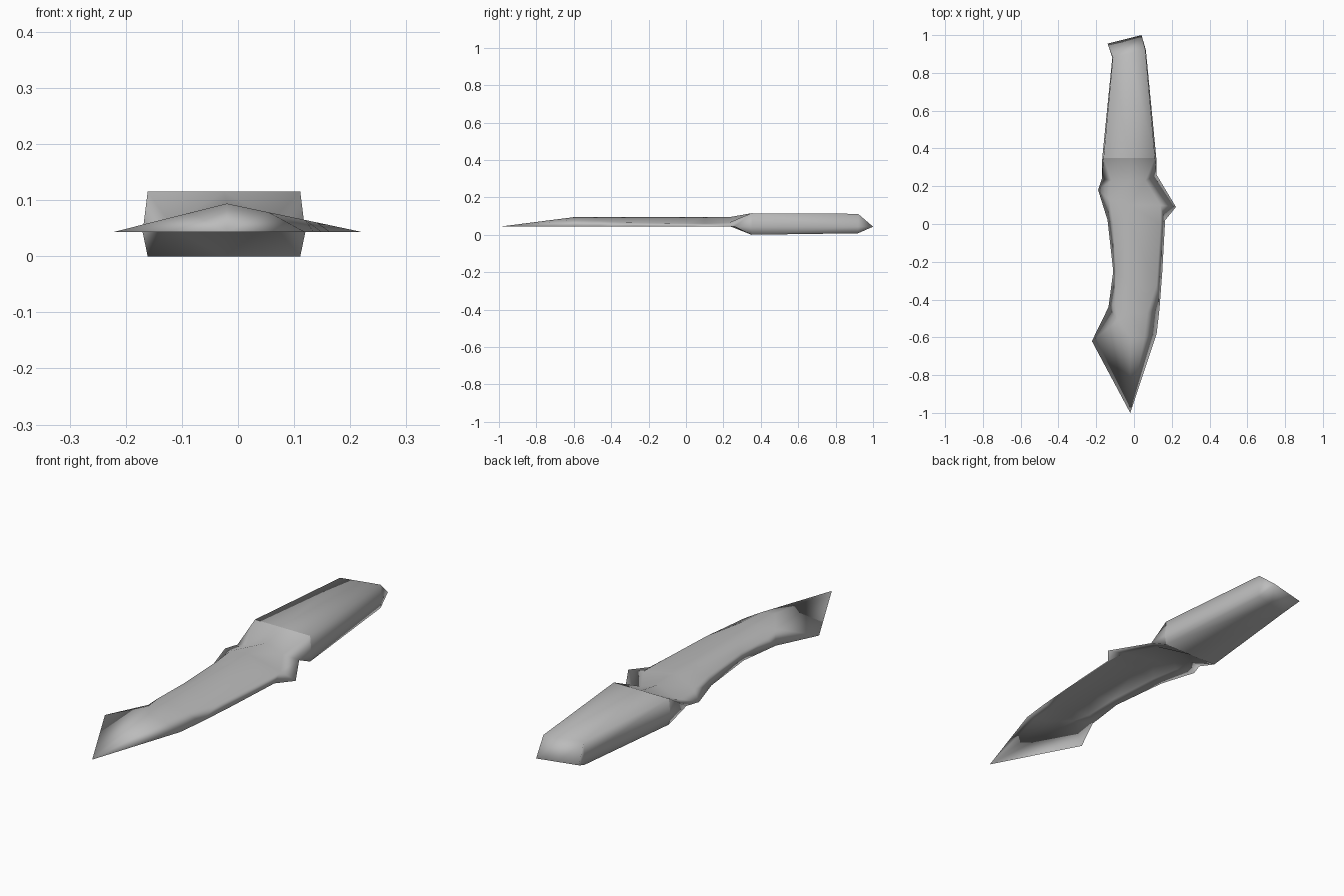
import bpy, bmesh

cube = bpy.data.objects.get("Cube")
if cube:
    bpy.data.objects.remove(cube, do_unlink=True)

steel = bpy.data.materials.new("plain grey")
steel.use_nodes = True
grey = (0.5, 0.5, 0.5, 1)
steel.diffuse_color = grey
steel.node_tree.nodes["Principled BSDF"].inputs["Base Color"].default_value = grey

EDGE_Z = 0.043
RIDGE_Z = 0.094
RIDGE_X = -0.02
HOLLOW = 0.75  # height of the concave underside relative to the top


def roof(x):
    """Height of the blade's upper surface at its shoulders."""
    slope = 0.25 if x < RIDGE_X else 0.21
    return RIDGE_Z - slope * abs(x - RIDGE_X)


def blade_section(left, left_shoulder, right_shoulder, right, dip=0):
    """Ring: edge, shoulder, ridge, shoulder, edge, then back underneath."""
    inner = [(*left_shoulder, roof(left_shoulder[0]) - dip),
             (RIDGE_X, right_shoulder[1], RIDGE_Z),
             (*right_shoulder, roof(right_shoulder[0]) - dip)]
    under = [(x, y, EDGE_Z + HOLLOW * (z - EDGE_Z)) for x, y, z in inner[::-1]]
    return [(*left, EDGE_Z), *inner, (*right, EDGE_Z), *under]


def handle_section(left, right, top, bottom, bulge):
    """Ring: side, three points on top, side, three points below."""
    (lx, ly), (rx, ry) = left, right
    mid = ((lx + rx) / 2, (ly + ry) / 2)
    return [(lx - bulge, ly, EDGE_Z), (*left, top), (*mid, top), (*right, top),
            (rx + bulge, ry, EDGE_Z),
            (*right, bottom), (*mid, bottom), (*left, bottom)]


def loft(name, sections):
    """Skin neighbouring rings and merge points that coincide."""
    bm = bmesh.new()
    rows = [[bm.verts.new(p) for p in s] for s in sections]
    count = len(rows[0])
    for a, b in zip(rows, rows[1:]):
        for i in range(count):
            j = (i + 1) % count
            bm.faces.new((a[i], b[i], b[j], a[j]))
    bmesh.ops.remove_doubles(bm, verts=bm.verts, dist=0.0005)
    bmesh.ops.triangulate(bm, faces=[f for f in bm.faces if len(f.verts) > 3])
    bmesh.ops.recalc_face_normals(bm, faces=bm.faces)
    mesh = bpy.data.meshes.new(name)
    bm.to_mesh(mesh)
    bm.free()
    mesh.materials.append(steel)
    mesh.polygons.foreach_set("use_smooth", [True] * len(mesh.polygons))
    obj = bpy.data.objects.new(name, mesh)
    bpy.context.collection.objects.link(obj)


handle_front = handle_section((-0.161, 0.35), (0.111, 0.35), 0.115, 0, 0.007)

# Blade: a thin ridged shell, hollow underneath, flaring into the handle
loft("blade", [
    [(RIDGE_X, -1, EDGE_Z)] * len(handle_front),
    blade_section((-0.223, -0.62), (-0.085, -0.51), (0.055, -0.6), (0.12, -0.58)),
    blade_section((-0.135, -0.44), (-0.1, -0.42), (0.07, -0.47), (0.135, -0.45)),
    blade_section((-0.11, -0.25), (-0.095, -0.25), (0.12, -0.32), (0.15, -0.25)),
    blade_section((-0.14, 0.02), (-0.11, 0), (0.14, 0), (0.165, 0.02)),
    blade_section((-0.19, 0.18), (-0.13, 0.13), (0.14, 0.1), (0.222, 0.09)),
    blade_section((-0.17, 0.24), (-0.12, 0.23), (0.06, 0.23), (0.12, 0.26), dip=0.012),
    handle_front,
])

# Handle: a tapering box that ends in a slanted wedge
loft("handle", [
    handle_front,
    handle_section((-0.112, 0.88), (0.06, 0.92), 0.112, 0.008, 0.003),
    handle_section((-0.14, 0.955), (0.04, 1), EDGE_Z, EDGE_Z, 0),
])
